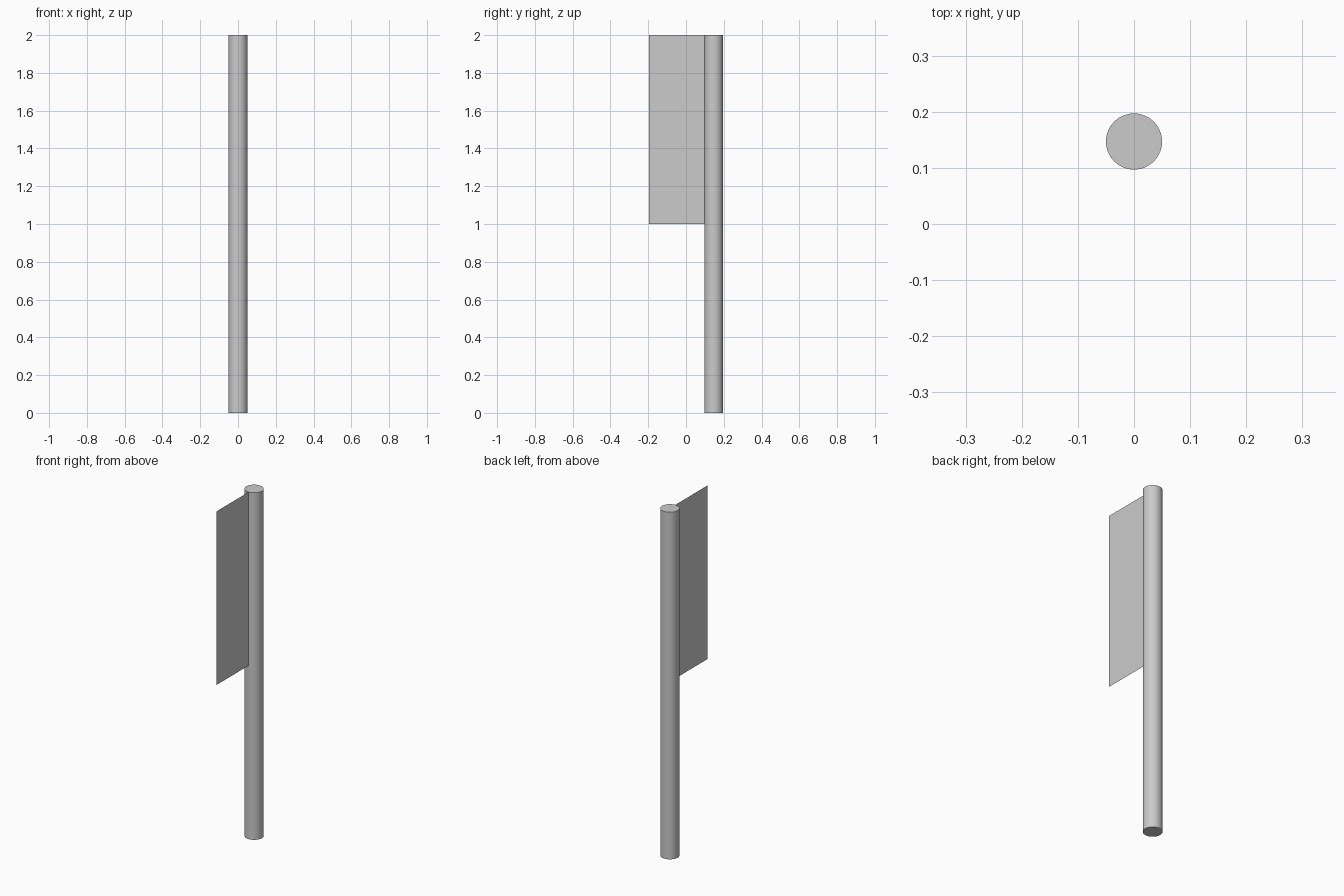
import bpy
import bmesh
from math import radians

if "Cube" in bpy.data.objects:
    bpy.data.objects.remove(bpy.data.objects["Cube"])

HALF_DEPTH = 0.197
RADIUS = 0.05
HEIGHT = 2.0
POLE_Y = HALF_DEPTH - RADIUS

# Round pole standing on the ground
bpy.ops.mesh.primitive_cylinder_add(vertices=48, radius=RADIUS, depth=HEIGHT,
                                    location=(0, POLE_Y, HEIGHT / 2))
pole = bpy.context.object
pole.name = "pole"
bpy.ops.object.shade_smooth_by_angle(angle=radians(30))

# Paper-thin flag on the upper half, meeting the front of the pole
bm = bmesh.new()
inner = POLE_Y - RADIUS
corners = [(-HALF_DEPTH, 1), (inner, 1), (inner, HEIGHT), (-HALF_DEPTH, HEIGHT)]
bm.faces.new([bm.verts.new((0, y, z)) for y, z in corners])
mesh = bpy.data.meshes.new("flag")
bm.to_mesh(mesh)
bm.free()
flag = bpy.data.objects.new("flag", mesh)
bpy.context.collection.objects.link(flag)
